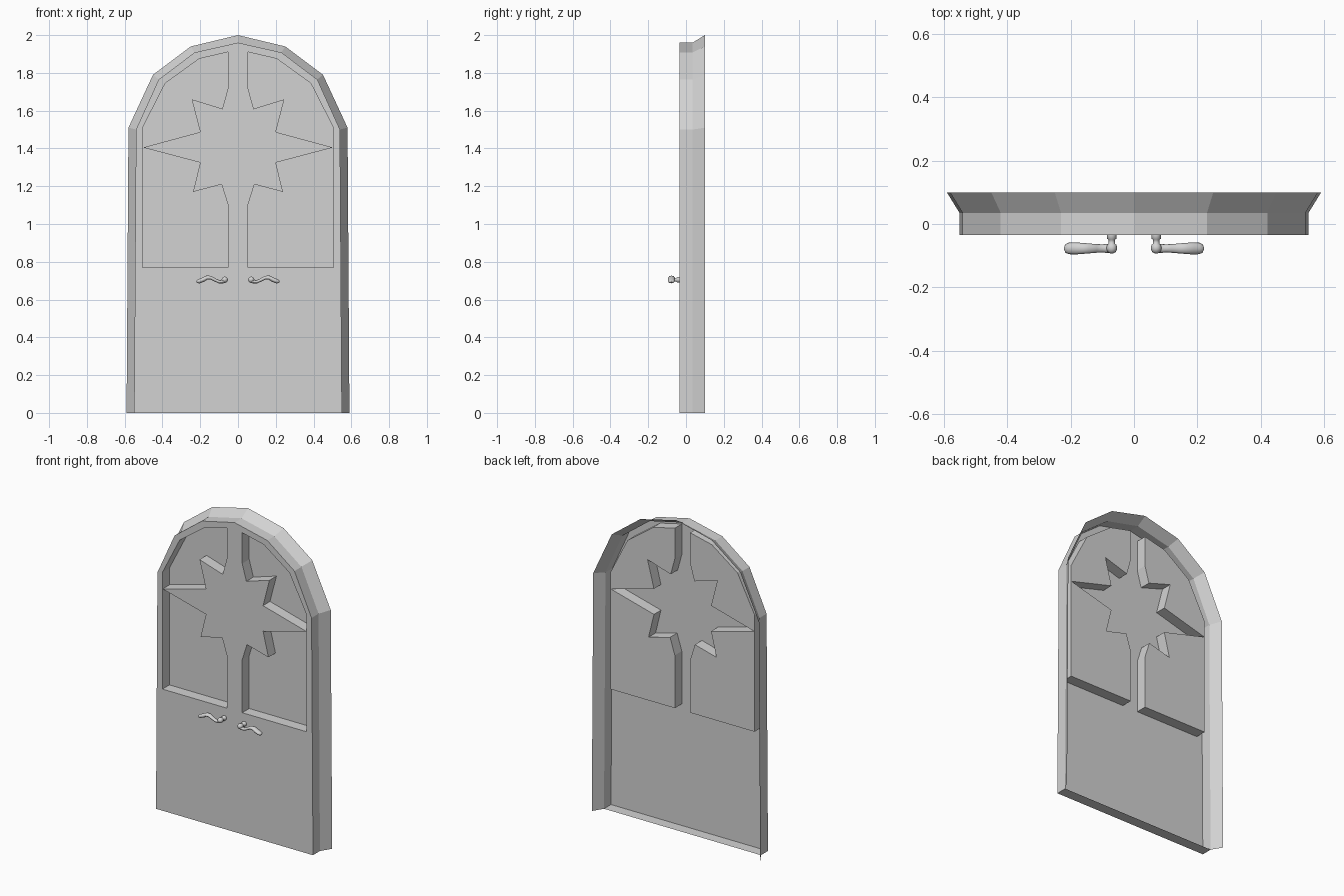
import bpy, bmesh
from mathutils import Vector

cube = bpy.data.objects.get("Cube")
if cube:
    bpy.data.objects.remove(cube, do_unlink=True)

grey = bpy.data.materials.new("light_grey")
grey.use_nodes = True
COLOUR = (0.65, 0.65, 0.65, 1)
grey.diffuse_color = COLOUR
grey.node_tree.nodes["Principled BSDF"].inputs["Base Color"].default_value = COLOUR

FRONT, BACK, RIM = -0.035, 0.035, 0.1


def mirrored(half):
    """Full closed outline from a right half that ends on the centre line."""
    return half + [(-x, z) for x, z in reversed(half[:-1])]


def finish(bm, name, smooth=False):
    mesh = bpy.data.meshes.new(name)
    bm.to_mesh(mesh)
    bm.free()
    mesh.materials.append(grey)
    for p in mesh.polygons:
        p.use_smooth = smooth
    ob = bpy.data.objects.new(name, mesh)
    bpy.context.collection.objects.link(ob)
    return ob


def ring(bm, outline, y):
    return [bm.verts.new((x, y, z)) for x, z in outline]


def bridge(bm, a, b, closed=True):
    n = len(a)
    for i in range(n if closed else n - 1):
        j = (i + 1) % n
        bm.faces.new((a[i], a[j], b[j], b[i]))


# Outlines: leaf edge, flared rim and the window around the half star
leaf = mirrored([(0.55, 0), (0.54, 1.5), (0.42, 1.765), (0.23, 1.908), (0, 1.96)])
rim = mirrored([(0.59, 0), (0.58, 1.51), (0.45, 1.79), (0.25, 1.94), (0, 2)])
window = [(0.054, 0.77), (0.505, 0.77), (0.505, 1.51), (0.385, 1.745),
          (0.205, 1.875), (0.054, 1.91), (0.054, 1.715), (0.083, 1.61),
          (0.245, 1.66), (0.2, 1.487), (0.503, 1.405), (0.2, 1.325),
          (0.238, 1.17), (0.087, 1.21), (0.054, 1.105)]
windows = {"left": window, "right": [(-x, z) for x, z in reversed(window)]}

# Front sheet with both window openings
bm = bmesh.new()
edges = []
for loop in (leaf, *windows.values()):
    vs = ring(bm, loop, FRONT)
    edges += [bm.edges.new((vs[i - 1], vs[i])) for i in range(len(vs))]
bmesh.ops.triangle_fill(bm, use_beauty=True, use_dissolve=False, edges=edges,
                        normal=Vector((0, -1, 0)))
for f in bm.faces:
    f.normal_update()
    if f.normal.y > 0:
        f.normal_flip()
finish(bm, "door_front")

# Side walls and sill, then the flare that is open at the bottom
bm = bmesh.new()
front, back, flare = ring(bm, leaf, FRONT), ring(bm, leaf, BACK), ring(bm, rim, RIM)
bridge(bm, back, front)
bridge(bm, flare, back, closed=False)
finish(bm, "door_frame")

# Recessed window panels with their reveals
for side, loop in windows.items():
    bm = bmesh.new()
    front, back = ring(bm, loop, FRONT), ring(bm, loop, BACK)
    bridge(bm, front, back)
    bm.faces.new(back)
    finish(bm, side + "_window_panel")


def lathe_y(bm, profile, x, z, sides=12):
    """Round part about a y axis, from (y, radius) pairs."""
    from math import cos, sin, tau
    rings = [ring(bm, [(x + r * cos(tau * i / sides), z + r * sin(tau * i / sides))
                       for i in range(sides)], y) for y, r in profile]
    for a, b in zip(rings, rings[1:]):
        bridge(bm, a, b)
    bm.faces.new(rings[-1])


# Handles: wavy lever, swelling to its outer end, on a flanged spindle
lever_path = [(0.062, 0.712, 0.3), (0.066, 0.702, 0.8), (0.08, 0.695, 0.95),
              (0.1, 0.694, 0.85), (0.12, 0.703, 0.9), (0.145, 0.716, 1.05),
              (0.165, 0.716, 1.15), (0.185, 0.705, 1.25), (0.205, 0.697, 1.2),
              (0.216, 0.695, 0.9), (0.22, 0.695, 0.3)]
spindle = [(-0.035, 0.015), (-0.046, 0.015), (-0.05, 0.01), (-0.062, 0.01),
           (-0.066, 0.015), (-0.078, 0.017), (-0.088, 0.013), (-0.093, 0.004)]
for side, s in (("left", 1), ("right", -1)):
    curve = bpy.data.curves.new("lever_path", "CURVE")
    curve.dimensions = "3D"
    curve.bevel_depth = 0.0095
    curve.bevel_resolution = 2
    curve.use_fill_caps = True
    spline = curve.splines.new("POLY")
    spline.points.add(len(lever_path) - 1)
    for p, (x, z, r) in zip(spline.points, lever_path):
        p.co = (s * x, 0, z, 1)
        p.radius = r
    temp = bpy.data.objects.new("lever_path", curve)
    bpy.context.collection.objects.link(temp)
    mesh = bpy.data.meshes.new_from_object(
        temp.evaluated_get(bpy.context.evaluated_depsgraph_get()))
    bpy.data.objects.remove(temp, do_unlink=True)
    bm = bmesh.new()
    bm.from_mesh(mesh)
    bmesh.ops.scale(bm, vec=(1, 1.6, 1), verts=bm.verts)
    bmesh.ops.translate(bm, vec=(0, -0.077, 0), verts=bm.verts)
    lathe_y(bm, spindle, s * 0.07, 0.705)
    bmesh.ops.recalc_face_normals(bm, faces=bm.faces)
    finish(bm, side + "_handle", smooth=True)
